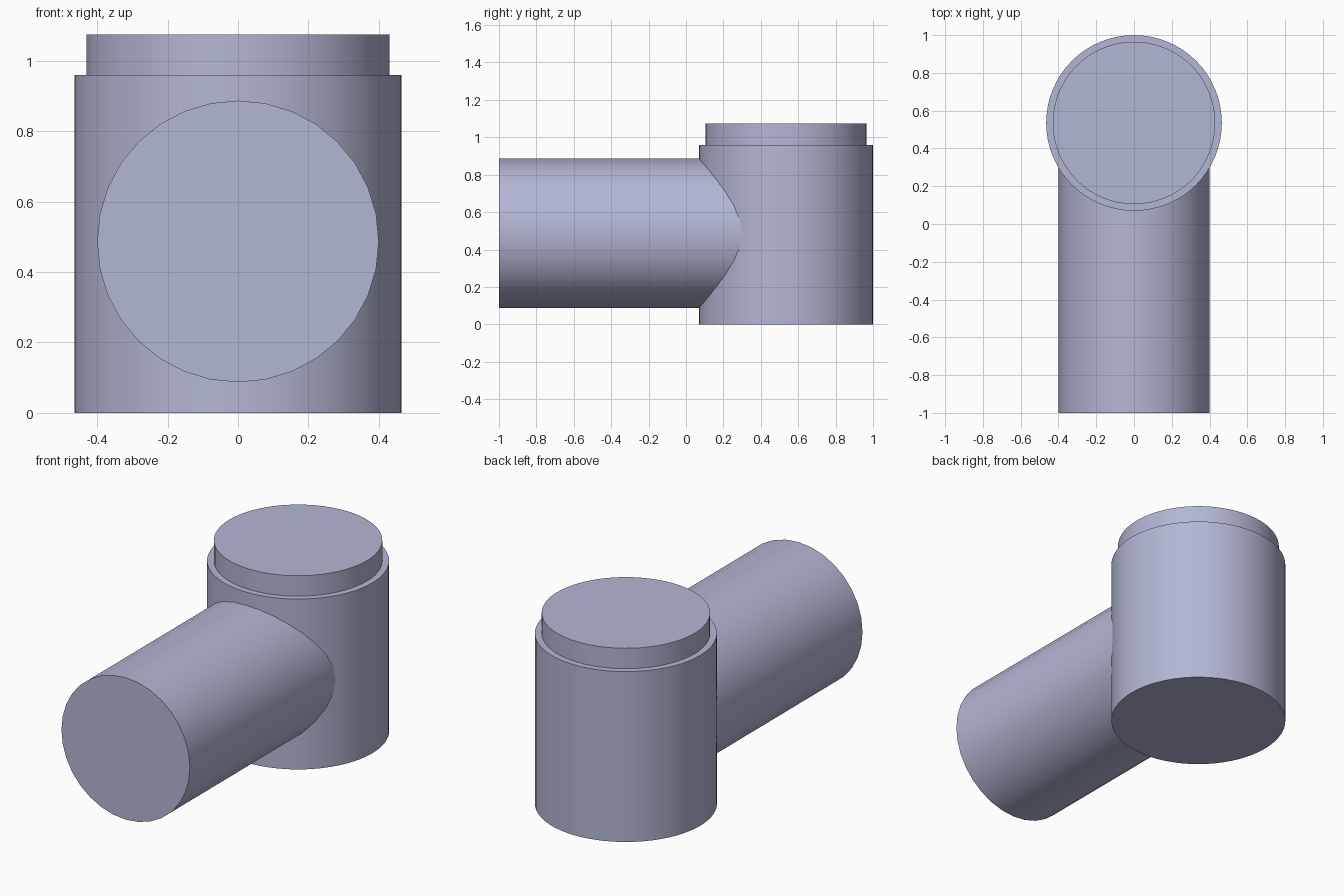
import bpy
from math import radians

cube = bpy.data.objects.get("Cube")
if cube:
    bpy.data.objects.remove(cube, do_unlink=True)

# Single blue-grey finish
COLOUR = (0.45, 0.47, 0.66, 1)
finish = bpy.data.materials.new("blue_grey")
finish.use_nodes = True
finish.diffuse_color = COLOUR
finish.node_tree.nodes["Principled BSDF"].inputs["Base Color"].default_value = COLOUR


def cylinder(name, radius, length, centre, sides, tilt=0):
    bpy.ops.mesh.primitive_cylinder_add(
        vertices=sides, radius=radius, depth=length,
        location=centre, rotation=(radians(tilt), 0, 0))
    part = bpy.context.object
    part.name = name
    part.data.materials.append(finish)
    bpy.ops.object.shade_smooth_by_angle(angle=radians(30))
    return part


AXIS_Y = 0.535      # vertical axis of the body
BODY_TOP = 0.96
CAP_TOP = 1.075
ARM_END = 0.4       # buried inside the body

# Upright body and the narrower cap stepped in on top
cylinder("body", 0.465, BODY_TOP, (0, AXIS_Y, BODY_TOP / 2), 64)
cylinder("cap", 0.43, CAP_TOP - BODY_TOP,
         (0, AXIS_Y, (CAP_TOP + BODY_TOP) / 2), 64)

# Horizontal arm reaching to the front
cylinder("arm", 0.4, ARM_END + 1, (0, (ARM_END - 1) / 2, 0.487), 32, 90)
